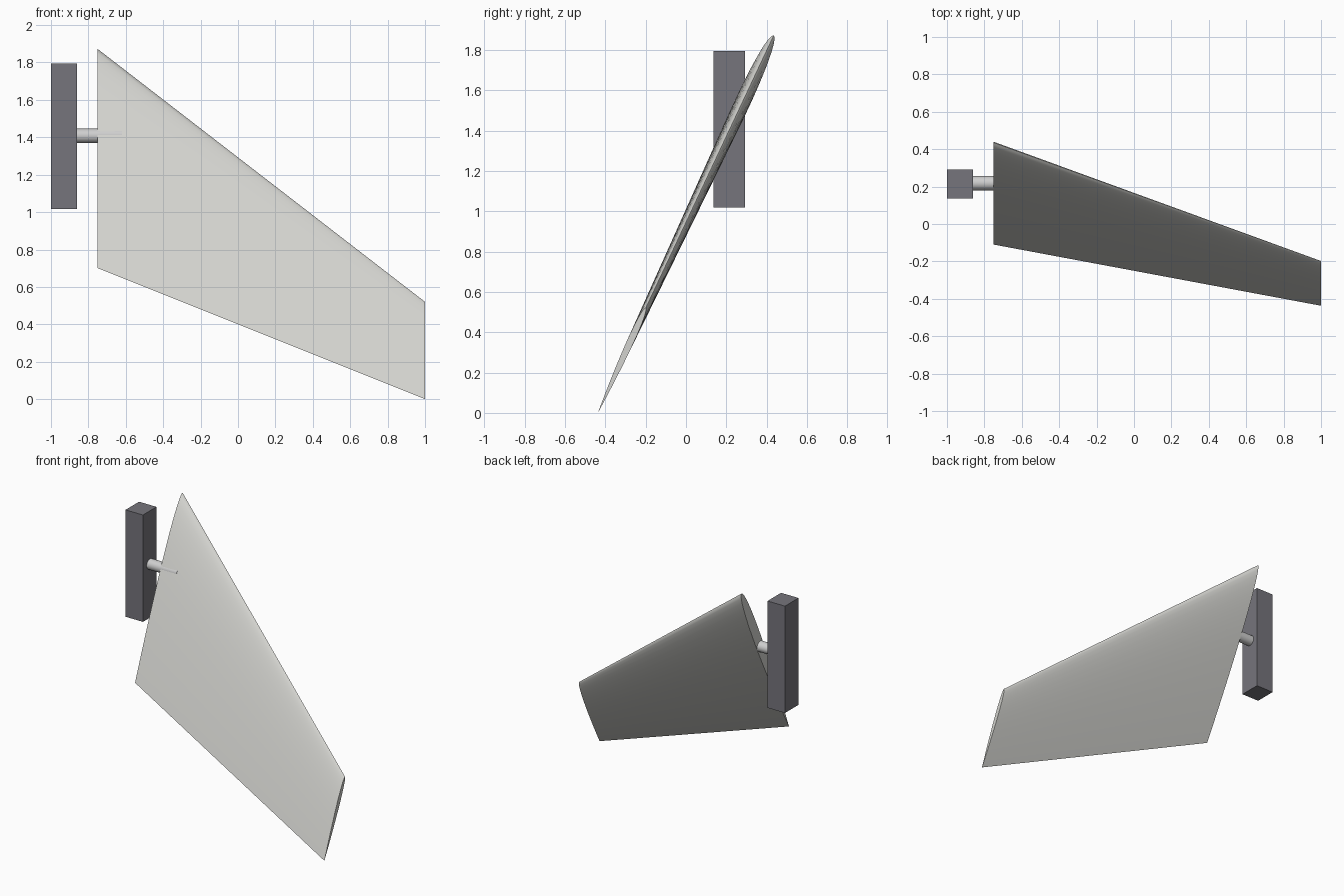
import bpy, bmesh, math
from mathutils import Vector

old = bpy.data.objects.get("Cube")
if old:
    bpy.data.objects.remove(old, do_unlink=True)


def material(name, color):
    m = bpy.data.materials.new(name)
    m.use_nodes = True
    m.diffuse_color = (*color, 1)
    m.node_tree.nodes["Principled BSDF"].inputs["Base Color"].default_value = (*color, 1)
    return m


pale_grey = material("pale_grey", (0.65, 0.65, 0.62))
light_metal = material("light_metal", (0.62, 0.62, 0.62))
dark_grey = material("dark_grey", (0.18, 0.177, 0.2))


def half_thickness(t, ratio=0.06):
    # Symmetric airfoil with a closed trailing edge
    return 5 * ratio * (0.2969 * math.sqrt(t) - 0.126 * t - 0.3516 * t**2
                        + 0.2843 * t**3 - 0.1036 * t**4)


def section(bm, lead, trail, steps=20):
    # Airfoil loop running from leading edge round to trailing edge and back
    lead, trail = Vector(lead), Vector(trail)
    chord = trail - lead
    normal = chord.cross(Vector((1, 0, 0)))
    ring = []
    for i in range(2 * steps):
        t = (1 - math.cos(math.pi * i / steps)) / 2
        side = 1 if i < steps else -1
        ring.append(bm.verts.new(lead + chord * t + normal * side * half_thickness(t)))
    return ring


# Tapered, swept fin lofted between root and tip
bm = bmesh.new()
root = section(bm, (-0.75, 0.435, 1.872), (-0.75, -0.11, 0.70))
tip = section(bm, (1, -0.2, 0.52), (1, -0.437, 0))
for i in range(len(root)):
    j = (i + 1) % len(root)
    bm.faces.new((root[i], root[j], tip[j], tip[i]))
bm.faces.new(root)
bm.faces.new(tip)
bmesh.ops.recalc_face_normals(bm, faces=bm.faces)
mesh = bpy.data.meshes.new("fin")
bm.to_mesh(mesh)
bm.free()
fin = bpy.data.objects.new("fin", mesh)
bpy.context.collection.objects.link(fin)
mesh.materials.append(pale_grey)

# Pivot shaft reaching from the block into the fin
bpy.ops.mesh.primitive_cylinder_add(vertices=32, radius=0.038, depth=0.24,
                                    location=(-0.74, 0.218, 1.408),
                                    rotation=(0, math.pi / 2, 0))
shaft = bpy.context.object
shaft.name = "pivot_shaft"
shaft.data.materials.append(light_metal)

# Mounting block
bpy.ops.mesh.primitive_cube_add(size=1, location=(-0.93, 0.215, 1.406))
block = bpy.context.object
block.name = "mounting_block"
block.dimensions = (0.14, 0.155, 0.776)
block.data.materials.append(dark_grey)

# Smooth the curved parts, keeping rims sharp
for obj in (fin, shaft):
    bpy.ops.object.select_all(action="DESELECT")
    obj.select_set(True)
    bpy.context.view_layer.objects.active = obj
    bpy.ops.object.shade_smooth_by_angle(angle=math.radians(35))
